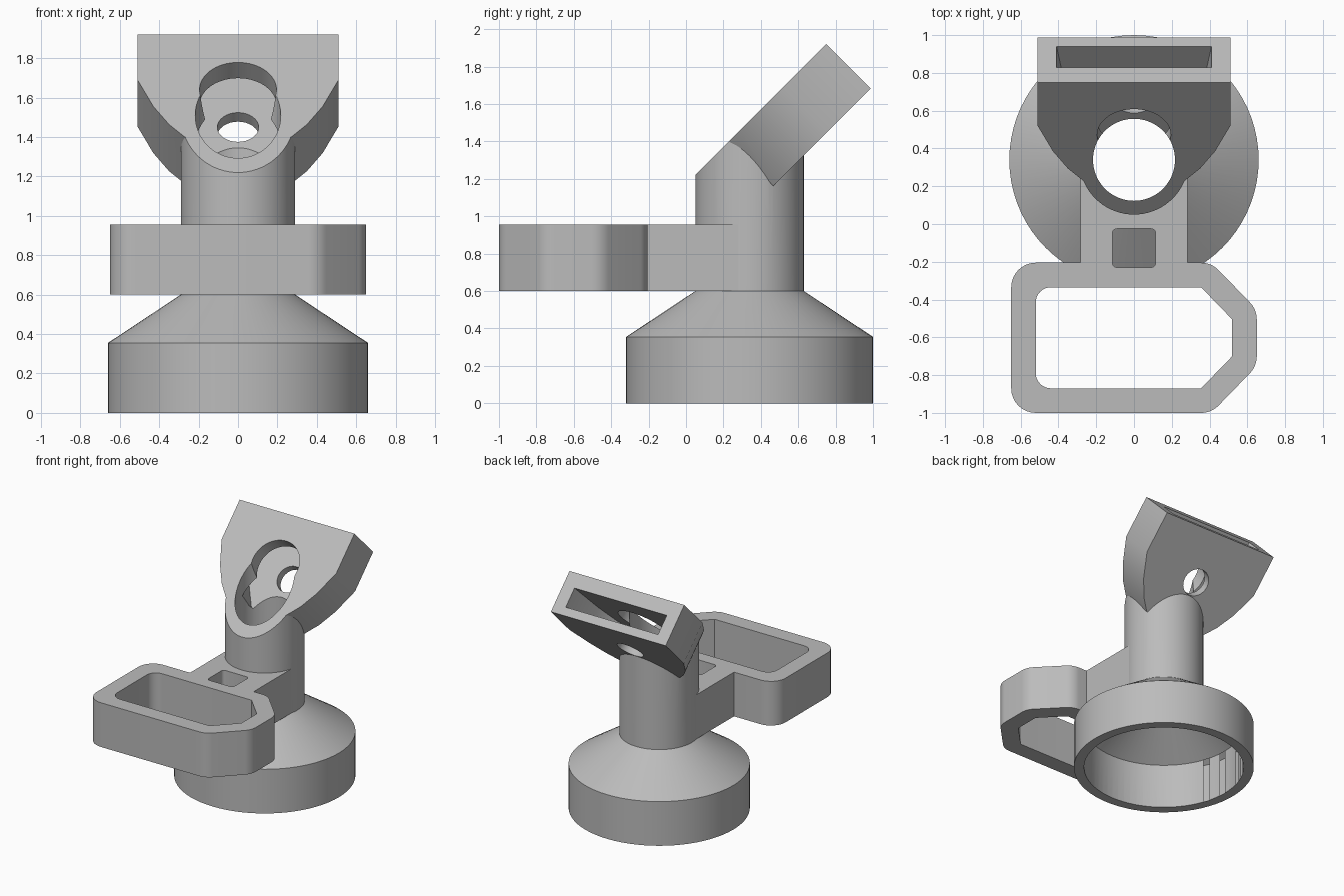
import bpy, bmesh
from math import sin, cos, radians, sqrt
from mathutils import Matrix, Vector

if "Cube" in bpy.data.objects:
    bpy.data.objects.remove(bpy.data.objects["Cube"], do_unlink=True)

grey = bpy.data.materials.new("matte grey")
grey.use_nodes = True
grey.diffuse_color = (0.5, 0.5, 0.5, 1)
grey.node_tree.nodes["Principled BSDF"].inputs["Base Color"].default_value = (0.5, 0.5, 0.5, 1)

AXIS_Y = 0.34      # centre of the cup and stem
BORE = 0.217
S = 1 / sqrt(2)
# Head frame: local y runs up the tilted plate, local z points out of its front
HEAD = Matrix(((1, 0, 0, 0), (0, S, -S, 0.52), (0, S, S, 1.69), (0, 0, 0, 1)))


def finish(name, bm):
    bmesh.ops.recalc_face_normals(bm, faces=bm.faces)
    mesh = bpy.data.meshes.new(name)
    bm.to_mesh(mesh)
    bm.free()
    mesh.materials.append(grey)
    ob = bpy.data.objects.new(name, mesh)
    bpy.context.collection.objects.link(ob)
    return ob


def arc(cx, cy, r, a0, a1, n=8):
    angles = [radians(a0 + (a1 - a0) * i / n) for i in range(n + 1)]
    return [(cx + r * cos(a), cy + r * sin(a)) for a in angles]


def circle(cx, cy, r, n=64):
    return arc(cx, cy, r, 0, 360, n)[:-1]


def prism(name, outline, z0, z1, matrix=Matrix()):
    bm = bmesh.new()
    face = bm.faces.new([bm.verts.new((x, y, z0)) for x, y in outline])
    out = bmesh.ops.extrude_face_region(bm, geom=[face])
    top = [v for v in out["geom"] if isinstance(v, bmesh.types.BMVert)]
    bmesh.ops.translate(bm, verts=top, vec=(0, 0, z1 - z0))
    bm.transform(matrix)
    return finish(name, bm)


def lathe(name, profile):
    bm = bmesh.new()
    verts = [bm.verts.new((r, AXIS_Y, z)) for r, z in profile]
    edges = [bm.edges.new(pair) for pair in zip(verts, verts[1:])]
    bmesh.ops.spin(bm, geom=verts + edges, cent=(0, AXIS_Y, 0), axis=(0, 0, 1),
                   angle=radians(360), steps=72)
    bmesh.ops.remove_doubles(bm, verts=bm.verts, dist=0.0001)
    return finish(name, bm)


def combine(target, tool, operation="DIFFERENCE"):
    mod = target.modifiers.new("combine", "BOOLEAN")
    mod.operation, mod.solver, mod.object = operation, "EXACT", tool
    bpy.context.view_layer.objects.active = target
    bpy.ops.object.modifier_apply(modifier=mod.name)
    bpy.data.objects.remove(tool, do_unlink=True)


def mirrored(half):
    return half + [(-x, y) for x, y in reversed(half)]


# Cup, cone and stem in one turned body
body = lathe("cup_stem_and_head", [(0, 0), (0.66, 0), (0.66, 0.355), (0.29, 0.6), (0.29, 1.85), (0, 1.85)])

# Tilted head plate, then the sloped front trimmed flush with the stem
head = prism("head", mirrored([(0.1, -0.46), (0.27, -0.41), (0.35, -0.32), (0.43, -0.19),
                               (0.51, 0), (0.51, 0.325)]), -0.335, 0.1, HEAD)
combine(body, head, "UNION")
combine(body, prism("trim", [(-1, -2), (1, -2), (1, 1), (-1, 1)], 0, 2, HEAD))

# Hollow cup and stem
combine(body, lathe("cavity", [(0, -0.1), (0.585, -0.1), (0.585, 0.355), (BORE, 0.6),
                               (BORE, 2.2), (0, 2.2)]))

# Slot from the head's end, wide hole in its front wall, small hole in its back wall
slot = mirrored([(0.2, -0.36), (0.3, -0.2), (0.36, 0), (0.41, 0.325), (0.42, 0.4)])
combine(body, prism("slot", slot, -0.27, -0.113, HEAD))
combine(body, prism("wide_hole", circle(0, -0.07, 0.195), -0.2, 0.1, HEAD))
combine(body, prism("small_hole", circle(0, -0.07, 0.105, 32), -0.5, -0.2, HEAD))

# Bracket: arm and loop share one outline, the loop rim being 0.13 wide
RIM, LEFT, RIGHT, BEND = 0.13, -0.52, 0.52, 0.355
BACK, FRONT, BEND_BACK, BEND_FRONT = -0.335, -0.87, -0.505, -0.70
outline = [(0.283, AXIS_Y), (-0.283, AXIS_Y), (-0.283, BACK + RIM)]
outline += arc(LEFT, BACK, RIM, 90, 180)
outline += arc(LEFT, FRONT, RIM, 180, 270)
outline += arc(BEND, FRONT, RIM, 270, 315)
outline += arc(RIGHT, BEND_FRONT, RIM, 315, 360)
outline += arc(RIGHT, BEND_BACK, RIM, 0, 45)
outline += arc(BEND, BACK, RIM, 45, 90)
outline += [(0.283, BACK + RIM)]
bracket = prism("arm_and_loop", outline, 0.6, 0.955)

# Loop window, small pocket through the arm, and clearance for the stem
r = 0.08
window = arc(LEFT + r, BACK - r, r, 90, 180) + arc(LEFT + r, FRONT + r, r, 180, 270)
window += [(BEND, FRONT), (RIGHT, BEND_FRONT), (RIGHT, BEND_BACK), (BEND, BACK)]
combine(bracket, prism("window", window, 0.5, 1.1))
r = 0.025
pocket = []
for x, y, a in ((0.09, -0.05, 0), (-0.09, -0.05, 90), (-0.09, -0.205, 180), (0.09, -0.205, 270)):
    pocket += arc(x, y, r, a, a + 90, 4)
combine(bracket, prism("pocket", pocket, 0.5, 1.1))
combine(bracket, prism("clearance", circle(0, AXIS_Y, 0.25), 0.5, 1.1))

# Smooth curved walls, keep hard edges
for ob in (body, bracket):
    bpy.ops.object.select_all(action="DESELECT")
    ob.select_set(True)
    bpy.context.view_layer.objects.active = ob
    bpy.ops.object.shade_smooth_by_angle(angle=radians(25))
